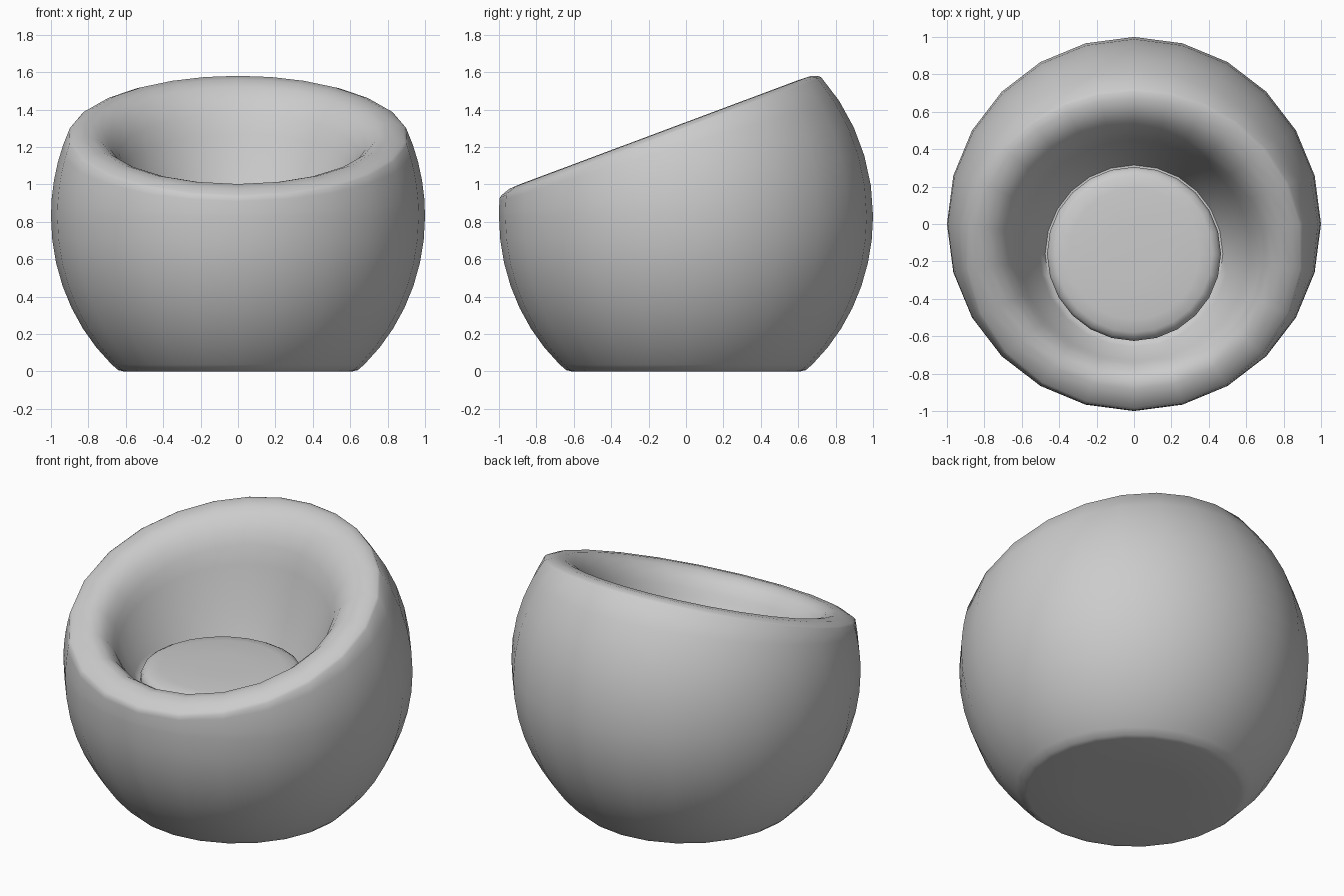
import bpy, bmesh
from math import sin, cos, pi, acos, radians
from mathutils import Vector

if "Cube" in bpy.data.objects:
    bpy.data.objects.remove(bpy.data.objects["Cube"])

SEG = 24
ANGLES = [2 * pi * i / SEG for i in range(SEG)]
SLOPE, RIM_Z = 0.374, 1.333           # slanted rim plane: z = RIM_Z + SLOPE * y
MID_Z, HALF_H = 0.83, 1.075           # centre height and half height of the round body
RIM_C = Vector((0, -0.14, RIM_Z - 0.14 * SLOPE))
SEAT_Y, SEAT_R = -0.16, 0.465


def body_point(a, phi):
    return Vector((cos(phi) * cos(a), cos(phi) * sin(a), MID_Z + HALF_H * sin(phi)))


def rim_phi(a):
    """Latitude where the body meets the slanted plane (just below the rim)."""
    lo, hi = 0.0, pi / 2
    for _ in range(40):
        m = (lo + hi) / 2
        p = body_point(a, m)
        if p.z < RIM_Z - 0.03 + SLOPE * p.y:
            lo = m
        else:
            hi = m
    return lo


def ring(r, z, y=0.0):
    return [Vector((r * cos(a), y + r * sin(a), z)) for a in ANGLES]


def loft(name, rings, smooth):
    """Skin a stack of rings and cap both ends."""
    bm = bmesh.new()
    rows = [[bm.verts.new(p) for p in r] for r in rings]
    for r0, r1 in zip(rows, rows[1:]):
        for i in range(SEG):
            j = (i + 1) % SEG
            bm.faces.new((r0[i], r0[j], r1[j], r1[i]))
    bm.faces.new(rows[0][::-1])
    bm.faces.new(rows[-1])
    bmesh.ops.recalc_face_normals(bm, faces=bm.faces)
    me = bpy.data.meshes.new(name)
    bm.to_mesh(me)
    bm.free()
    ob = bpy.data.objects.new(name, me)
    bpy.context.collection.objects.link(ob)
    bpy.ops.object.select_all(action='DESELECT')
    ob.select_set(True)
    bpy.context.view_layer.objects.active = ob
    bpy.ops.object.shade_smooth_by_angle(angle=radians(smooth))
    return ob


# Tub shell: flat base, round outside
rings = [ring(0.30, 0), ring(0.61, 0), ring(0.64, 0.007)]
low = -acos(0.675)
rings += [[body_point(a, low * (1 - k / 7)) for a in ANGLES] for k in range(8)]
rings += [[body_point(a, rim_phi(a) * k / 5) for a in ANGLES] for k in range(1, 6)]

# Rolled rim following the slanted plane
edge = rings[-1]
for s, drop in ((0.985, 0.02), (0.94, 0.003), (0.87, 0), (0.81, 0.02), (0.755, 0.065), (0.71, 0.13)):
    row = []
    for p in edge:
        q = RIM_C + (p - RIM_C) * s
        q.z = RIM_Z + SLOPE * q.y - drop
        row.append(q)
    rings.append(row)

# Hollow curving down to the seat well
lip, well = rings[-1], ring(SEAT_R + 0.01, 0.78, SEAT_Y)
for k in range(1, 7):
    t = k / 6
    row = []
    for p, b in zip(lip, well):
        c = p * 0.55 + b * 0.45
        c.z = p.z * 0.4 + b.z * 0.6
        row.append(p * (1 - t) ** 2 + c * 2 * t * (1 - t) + b * t * t)
    rings.append(row)
loft("tub_shell", rings, 60)

# Round seat cushion with a soft, slightly domed top
profile = ((SEAT_R, 0.75), (SEAT_R, 0.83), (0.452, 0.86), (0.42, 0.878), (0.35, 0.888), (0.15, 0.893))
loft("seat_cushion", [ring(r, z, SEAT_Y) for r, z in profile], 60)
